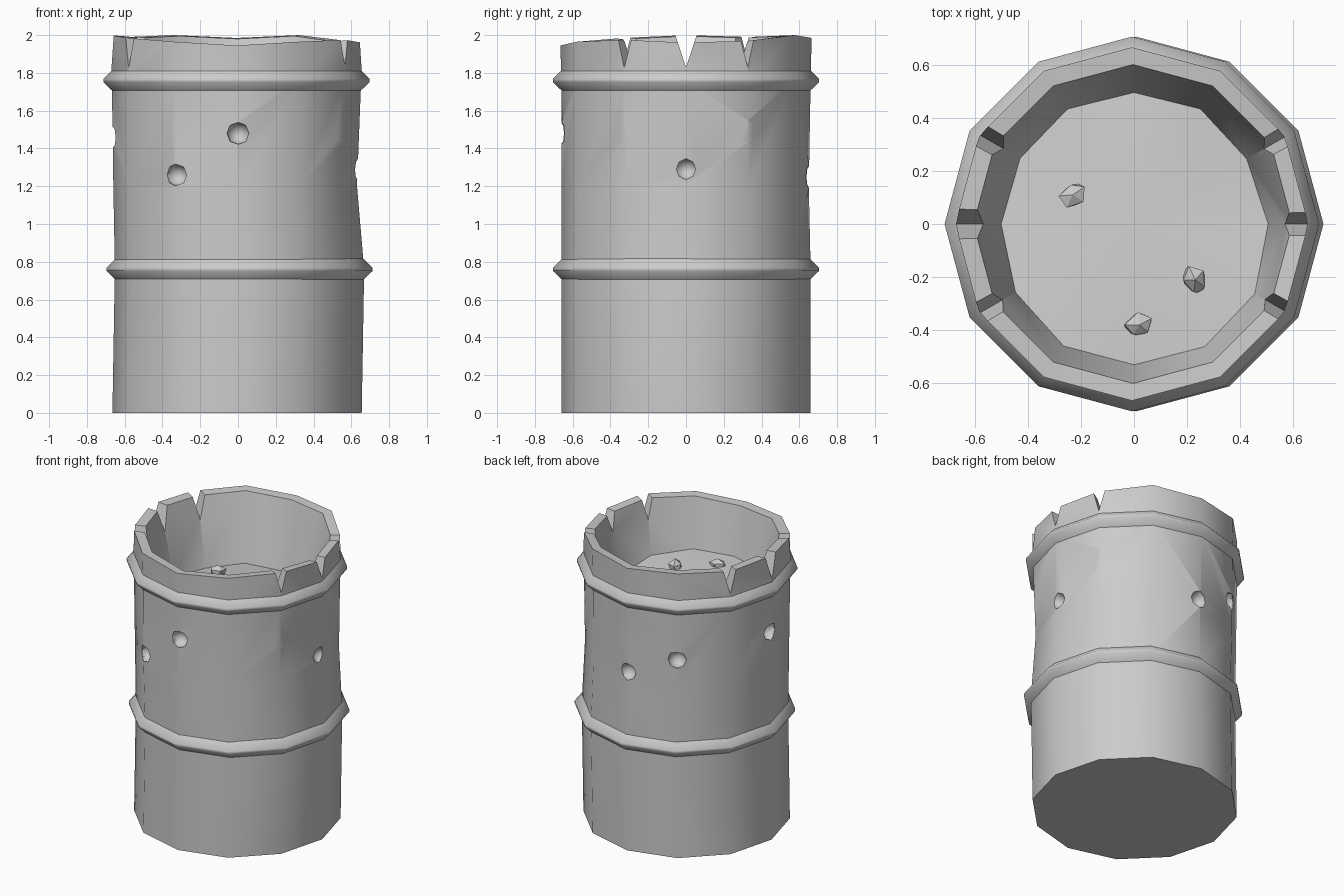
import bpy, bmesh, math, random
from mathutils import Matrix, Vector

if "Cube" in bpy.data.objects:
    bpy.data.objects.remove(bpy.data.objects["Cube"])

random.seed(4)
N = 12


def finish(name, bm, angle=None):
    bmesh.ops.recalc_face_normals(bm, faces=bm.faces)
    me = bpy.data.meshes.new(name)
    bm.to_mesh(me)
    bm.free()
    ob = bpy.data.objects.new(name, me)
    bpy.context.collection.objects.link(ob)
    if angle:
        smooth(ob, angle)
    return ob


def smooth(ob, angle):
    bpy.ops.object.select_all(action='DESELECT')
    ob.select_set(True)
    bpy.context.view_layer.objects.active = ob
    bpy.ops.object.shade_smooth_by_angle(angle=math.radians(angle))


def ring(bm, radii, zs, dx=0.0):
    out = []
    for i in range(N):
        a = math.radians(30 * i)
        out.append(bm.verts.new((radii[i] * math.cos(a) + dx, radii[i] * math.sin(a), zs[i])))
    return out


def loft(bm, rings):
    for a, b in zip(rings, rings[1:]):
        for i in range(N):
            j = (i + 1) % N
            bm.faces.new((a[i], a[j], b[j], b[i]))


# Drum body: dented outside, uneven rim, tapered inside, filled with a tilted ash bed
rim = [1.96, 1.97, 2.0, 1.985, 2.0, 1.99, 2.0, 1.985, 1.965, 1.945, 1.965, 1.975]
fill_r = [.505, .49, .50, .495, .50, .495, .50, .515, .53, .53, .533, .525]
fill_z = [1.52 + (r - .495) * 2.6 for r in fill_r]
bm = bmesh.new()
dented = [.635, .65, .655, .65, .66, .655, .655, .655, .66, .66, .655, .64]
rings = [
    ring(bm, [.66] * N, [0] * N, -.005),
    ring(bm, [.66] * N, [.76] * N, .008),
    ring(bm, dented, [1.2] * N, -.005),
    ring(bm, [.66] * N, [1.76] * N, -.008),
    ring(bm, [.665] * N, rim, -.008),
    ring(bm, [.60] * N, [z - .005 for z in rim], -.004),
    ring(bm, fill_r, fill_z),
]
loft(bm, rings)
bm.faces.new(list(reversed(rings[0])))
mid = bm.verts.new((0, 0, 1.59))
for i in range(N):
    bm.faces.new((rings[-1][i], rings[-1][(i + 1) % N], mid))
body = finish("drum_body", bm)


def cut(target, cutter):
    cutter.hide_render = True
    mod = target.modifiers.new("cut", 'BOOLEAN')
    mod.operation = 'DIFFERENCE'
    mod.solver = 'EXACT'
    mod.object = cutter
    bpy.context.view_layer.objects.active = target
    bpy.ops.object.modifier_apply(modifier=mod.name)
    bpy.data.objects.remove(cutter)


# V notches torn in the rim on both sides
for deg in (-30, 0, 30, 150, 180, 210):
    bm = bmesh.new()
    w = .07 if deg in (0, 180) else .056
    tri = [(0, 1.83), (w, 2.04), (-w, 2.04)]
    ends = [[bm.verts.new((x, y, z)) for y, z in tri] for x in (.4, .85)]
    for e in ends:
        bm.faces.new(e)
    for i in range(3):
        j = (i + 1) % 3
        bm.faces.new((ends[0][i], ends[0][j], ends[1][j], ends[1][i]))
    bm.transform(Matrix.Rotation(math.radians(deg), 4, 'Z'))
    cut(body, finish("notch_cutter", bm))

# Round pits in the wall
for deg, z in ((-120, 1.26), (-90, 1.48), (-30, 1.49), (0, 1.29),
               (30, 1.49), (90, 1.25), (120, 1.39), (180, 1.46)):
    bm = bmesh.new()
    bmesh.ops.create_uvsphere(bm, u_segments=8, v_segments=6, radius=.06)
    a = math.radians(deg)
    bm.transform(Matrix.Translation((.65 * math.cos(a), .65 * math.sin(a), z))
                 @ Matrix.Rotation(a, 4, 'Z') @ Matrix.Rotation(math.pi / 2, 4, 'Y'))
    cut(body, finish("pit_cutter", bm))
smooth(body, 33)

# Rolled bands
for name, z, dx in (("lower_band", .76, .008), ("upper_band", 1.76, -.008)):
    bm = bmesh.new()
    loft(bm, [ring(bm, [r] * N, [z + dz] * N, dx)
              for r, dz in ((.645, -.067), (.705, -.008), (.705, .008), (.645, .067))])
    finish(name, bm, 80)

# Lumps of coal on the ash
for k, (x, y, z, rot) in enumerate(((-.23, .11, 1.60, .6), (.23, -.21, 1.60, 2), (.02, -.38, 1.60, .5))):
    bm = bmesh.new()
    bmesh.ops.create_icosphere(bm, subdivisions=1, radius=.052)
    for v in bm.verts:
        v.co = v.co * random.uniform(.8, 1.15)
        v.co.x *= 1.15
        v.co.y *= .9
    bm.transform(Matrix.Translation((x, y, z)) @ Matrix.Rotation(rot, 4, 'Z'))
    finish(f"coal_lump_{k + 1}", bm)
